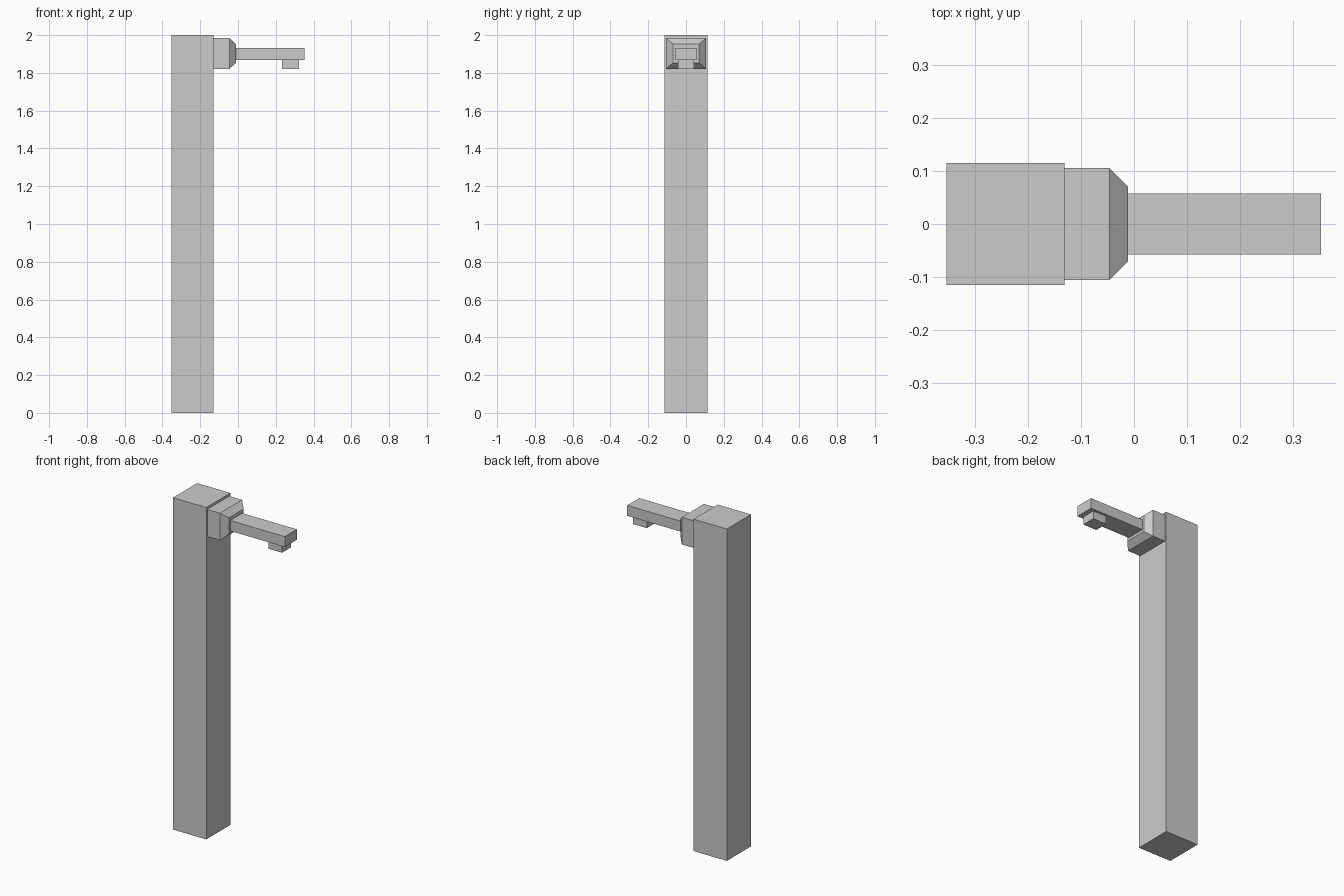
import bpy, bmesh

if "Cube" in bpy.data.objects:
    bpy.data.objects.remove(bpy.data.objects["Cube"])


def loft(name, sections):
    """Closed solid through rectangular sections: (x, half_width, z_low, z_high)."""
    bm = bmesh.new()
    rings = [[bm.verts.new((x, y, z)) for y, z in
              ((-w, lo), (w, lo), (w, hi), (-w, hi))]
             for x, w, lo, hi in sections]
    for a, b in zip(rings, rings[1:]):
        for i in range(4):
            j = (i + 1) % 4
            bm.faces.new((a[i], a[j], b[j], b[i]))
    bm.faces.new(rings[0])
    bm.faces.new(rings[-1])
    bmesh.ops.recalc_face_normals(bm, faces=bm.faces)
    mesh = bpy.data.meshes.new(name)
    bm.to_mesh(mesh)
    bm.free()
    obj = bpy.data.objects.new(name, mesh)
    bpy.context.collection.objects.link(obj)
    return obj


# Tall square post
loft("post", [(-0.353, 0.115, 0, 2), (-0.131, 0.115, 0, 2)])

# Collar block with chamfered front end
loft("collar", [(-0.131, 0.105, 1.821, 1.985),
                (-0.046, 0.105, 1.821, 1.985),
                (-0.011, 0.07, 1.853, 1.953)])

# Horizontal spout arm
loft("arm", [(-0.011, 0.0575, 1.869, 1.932), (0.352, 0.0575, 1.869, 1.932)])

# Outlet under the arm tip
loft("outlet", [(0.232, 0.042, 1.821, 1.869), (0.323, 0.042, 1.821, 1.869)])
